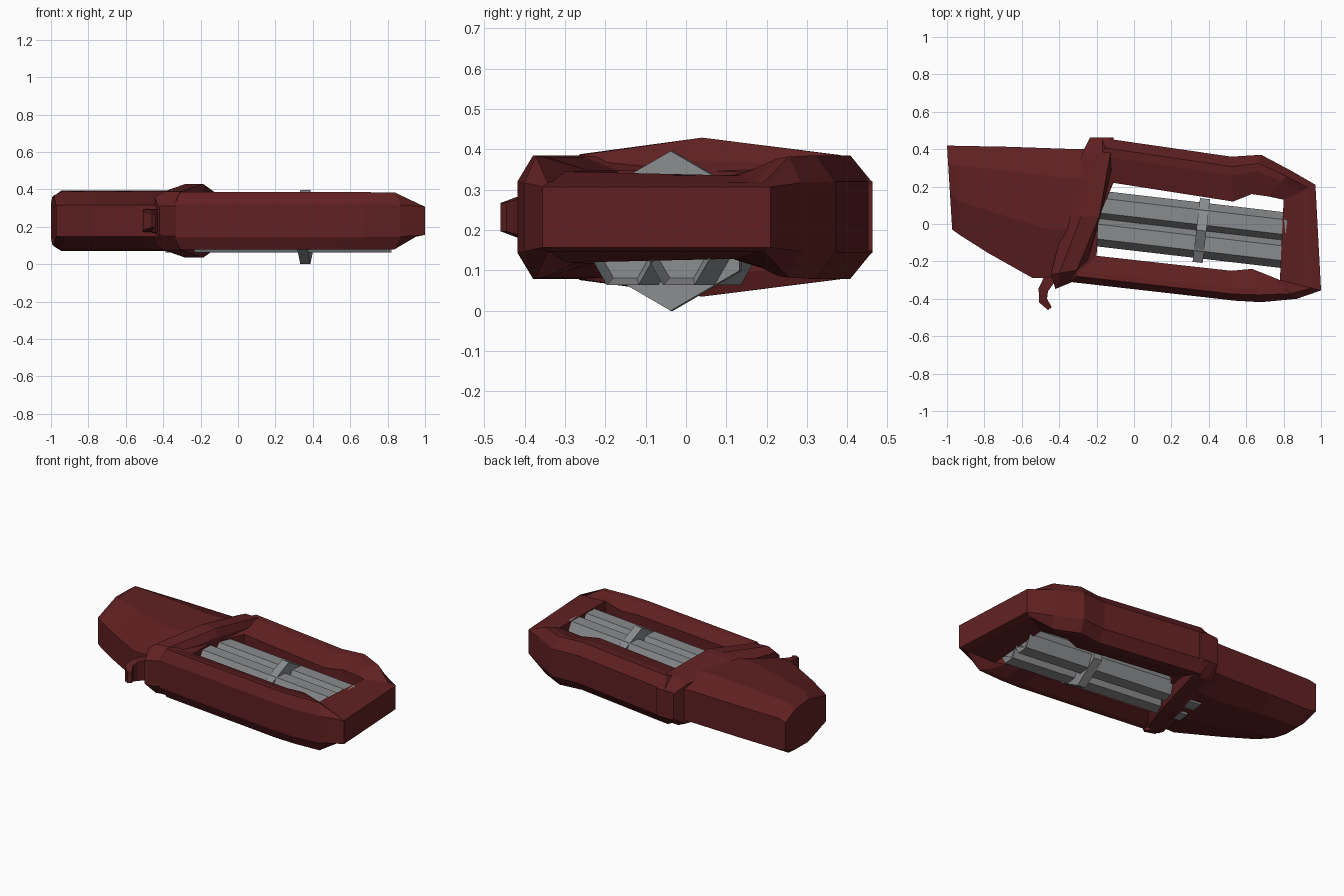
import bpy, bmesh, math
from mathutils import Vector, Matrix

if "Cube" in bpy.data.objects:
    bpy.data.objects.remove(bpy.data.objects["Cube"])

ZC = 0.232  # mid height of the red body


def material(name, rgb):
    m = bpy.data.materials.new(name)
    m.diffuse_color = (*rgb, 1)
    m.use_nodes = True
    m.node_tree.nodes["Principled BSDF"].inputs["Base Color"].default_value = m.diffuse_color
    return m


RED = material("dark red", (0.118, 0.0145, 0.0155))
GREY = material("steel grey", (0.255, 0.26, 0.27))


def finish(bm, name, mat):
    bmesh.ops.recalc_face_normals(bm, faces=bm.faces)
    me = bpy.data.meshes.new(name)
    bm.to_mesh(me)
    bm.free()
    me.materials.append(mat)
    ob = bpy.data.objects.new(name, me)
    bpy.context.collection.objects.link(ob)
    return ob


def loft(name, rings, mat, cyclic=False):
    """Skin a list of equal-sized point rings; cap the ends unless cyclic."""
    bm = bmesh.new()
    vs = [[bm.verts.new(p) for p in r] for r in rings]
    n, k = len(vs), len(vs[0])
    for i in range(n if cyclic else n - 1):
        a, b = vs[i], vs[(i + 1) % n]
        for j in range(k):
            bm.faces.new((a[j], a[(j + 1) % k], b[(j + 1) % k], b[j]))
    if not cyclic:
        bm.faces.new(vs[0])
        bm.faces.new(vs[-1])
    return finish(bm, name, mat)


def span(a, b, profile):
    """Section from a to b with (t, half height) profile, mirrored in z."""
    pts = [(a[0] + (b[0] - a[0]) * t, a[1] + (b[1] - a[1]) * t, h)
           for t, h in profile]
    return ([Vector((x, y, ZC + h)) for x, y, h in pts]
            + [Vector((x, y, ZC - h)) for x, y, h in reversed(pts)])


# Frame: closed ring around the opening (outer xy, inner xy, side, top, inner heights)
frame = [
    ((-.17, .46), (-.11, .22), .088, .153, .11),
    ((.52, .36), (.53, .12), .088, .153, .105),
    ((.68, .37), (.63, .16), .088, .153, .105),
    ((.84, .285), (.72, .147), .085, .150, .105),
    ((.97, .21), (.80, .13), .075, .085, .103),
    ((1.0, -.355), (.78, -.30), .075, .085, .113),
    ((.87, -.40), (.72, -.275), .085, .152, .113),
    ((.68, -.418), (.63, -.24), .088, .153, .115),
    ((.54, -.41), (.52, -.25), .088, .153, .115),
    ((-.34, -.31), (-.20, -.17), .088, .153, .115),
    ((-.36, .03), (-.19, .03), .088, .153, .115),
]
loft("frame", [span(o, i, [(0, s), (.22, t), (.42, t + (n - t) * .1), (1, n)])
               for o, i, s, t, n in frame], RED, cyclic=True)

# Collar: raised slanted band between stock and frame
collar = [  # left xy, right xy, crest start and end, base height, crest height
    ((-.235, .462), (-.11, .462), .1, .85, .08, .088),
    ((-.275, .385), (-.10, .375), .35, .85, .125, .154),
    ((-.365, .04), (-.18, .04), .45, .97, .14, .197),
    ((-.445, -.27), (-.26, -.24), .25, .75, .125, .156),
    ((-.42, -.347), (-.305, -.30), .1, .9, .07, .08),
]
loft("collar", [span(a, b, [(0, hb), (s, hc), (e, hc), (1, hb)])
                for a, b, s, e, hb, hc in collar], RED)

# Stock: wide flat tail with bevelled long edges
prof = [(0, .1), (.22, .161), (.62, .156), (1, .085)]
tip = [(0, .088), (.22, .126), (.55, .136), (1, .082)]
loft("stock", [span(a, b, p) for a, b, p in [
    ((-1, .42), (-.972, -.03), tip),
    ((-.95, .418), (-.93, -.06), prof),
    ((-.68, .413), (-.78, -.155), prof),
    ((-.36, .402), (-.54, -.29), prof),
    ((-.22, .40), (-.41, -.29), prof)]], RED)

# Hook: small curved trigger below the collar
hook = [((-.41, -.29), (-.47, -.26), .065), ((-.46, -.36), (-.51, -.345), .06),
        ((-.465, -.40), (-.507, -.42), .05), ((-.44, -.445), (-.46, -.46), .035)]
loft("hook", [span(a, b, [(0, h), (1, h)]) for a, b, h in hook], RED)

# Barrel bundle: hexagonal rods and a clamp, tilted with the frame
tilt = Matrix.Rotation(-math.atan(0.117), 4, 'Z')
base = Matrix.Translation((.36, -.035, .2)) @ tilt


def hex_bar(name, x0, x1, y, z, r, turn, hollow=False):
    bm = bmesh.new()
    bmesh.ops.create_cone(bm, cap_ends=True, segments=6, radius1=r, radius2=r,
                          depth=x1 - x0)
    bmesh.ops.rotate(bm, verts=bm.verts, matrix=Matrix.Rotation(turn, 3, 'Z'))
    bmesh.ops.rotate(bm, verts=bm.verts,
                     matrix=Matrix.Rotation(math.radians(90), 3, 'Y'))
    bmesh.ops.translate(bm, verts=bm.verts, vec=((x0 + x1) / 2, y, z))
    if hollow:  # bored muzzle
        bm.normal_update()
        end = max(bm.faces, key=lambda f: f.calc_center_median().x)
        bmesh.ops.inset_region(bm, faces=[end], thickness=.02)
        bmesh.ops.translate(bm, verts=end.verts, vec=(-.06, 0, 0))
    bmesh.ops.transform(bm, matrix=base, verts=bm.verts)
    return finish(bm, name, GREY)


for i, sy in enumerate((-1, 1)):
    for j, sz in enumerate((-1, 1)):
        hex_bar(f"barrel_{i}{j}", -.74, .45, sy * .07, sz * .068, .079,
                0, True)
hex_bar("barrel_clamp", -.027, .027, 0, -.002, .198, math.radians(30))
